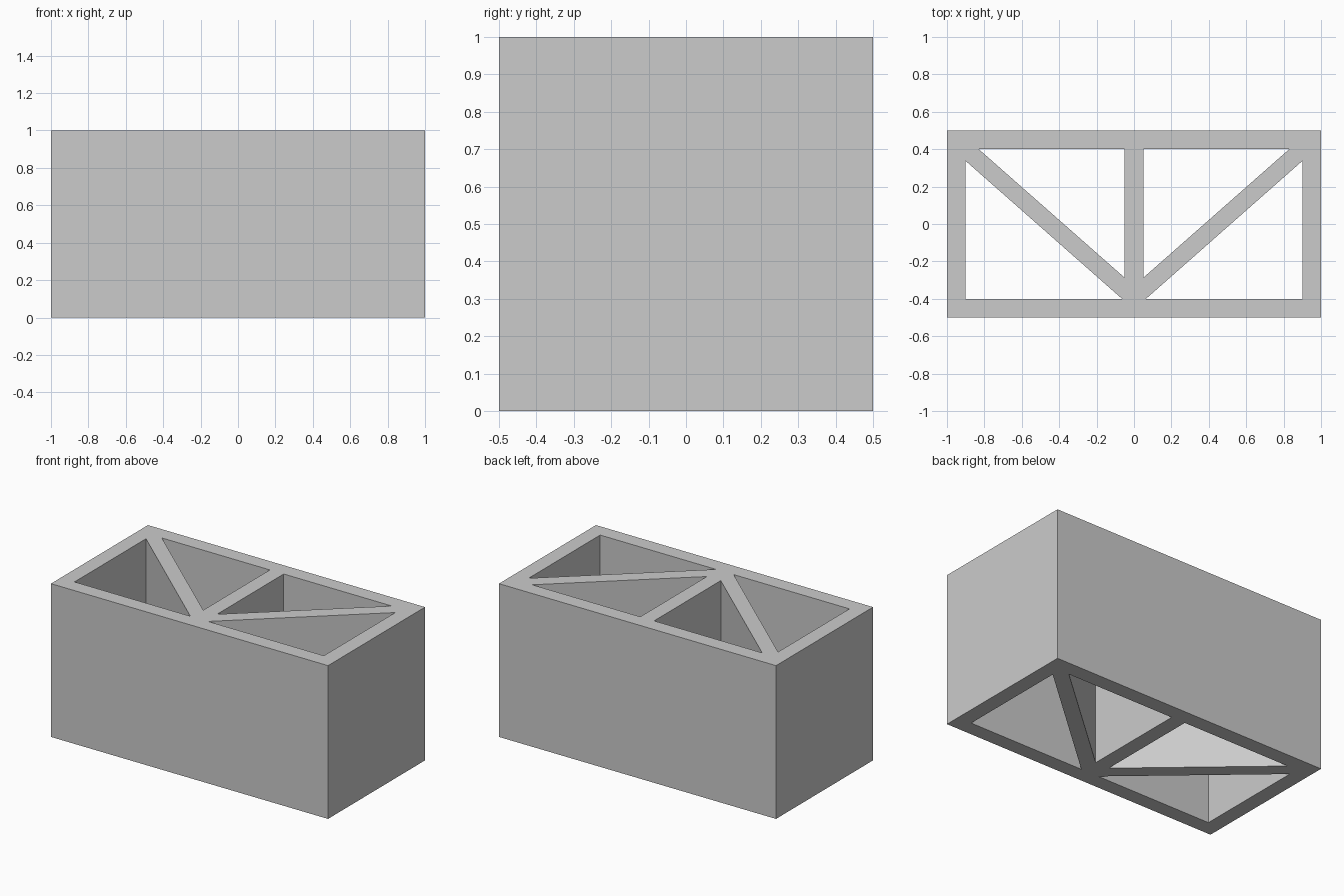
import bpy
import bmesh

cube = bpy.data.objects.get("Cube")
if cube:
    bpy.data.objects.remove(cube, do_unlink=True)

HALF_X, HALF_Y, HEIGHT = 1.0, 0.5, 1.0

grey = bpy.data.materials.new("plain grey")
grey.use_nodes = True
colour = (0.6, 0.6, 0.6, 1)
grey.diffuse_color = colour
grey.node_tree.nodes["Principled BSDF"].inputs["Base Color"].default_value = colour

# Plan outline and the triangular cells on one side, between walls and braces
outline = [(-HALF_X, -HALF_Y), (HALF_X, -HALF_Y), (HALF_X, HALF_Y), (-HALF_X, HALF_Y)]
outer_cell = [(0.9, 0.337), (0.9, -0.4), (0.064, -0.4)]
inner_cell = [(0.05, 0.4), (0.05, -0.287), (0.83, 0.4)]


def mirrored(loop):
    return [(-x, y) for x, y in loop]


def add_loop(bm, loop):
    verts = [bm.verts.new((x, y, 0)) for x, y in loop]
    for a, b in zip(verts, verts[1:] + verts[:1]):
        bm.edges.new((a, b))


# Fill the plan, leaving the cells open, and raise it to full height
bm = bmesh.new()
add_loop(bm, outline)
for cell in (outer_cell, inner_cell):
    add_loop(bm, cell)
    add_loop(bm, mirrored(cell))
bmesh.ops.triangle_fill(bm, edges=bm.edges[:], use_beauty=True, normal=(0, 0, 1))
raised = bmesh.ops.extrude_face_region(bm, geom=bm.faces[:])["geom"]
top_verts = [v for v in raised if isinstance(v, bmesh.types.BMVert)]
bmesh.ops.translate(bm, verts=top_verts, vec=(0, 0, HEIGHT))
bmesh.ops.recalc_face_normals(bm, faces=bm.faces[:])

# Braced frame block
mesh = bpy.data.meshes.new("braced_frame")
bm.to_mesh(mesh)
bm.free()
mesh.materials.append(grey)
frame = bpy.data.objects.new("braced_frame", mesh)
bpy.context.collection.objects.link(frame)
